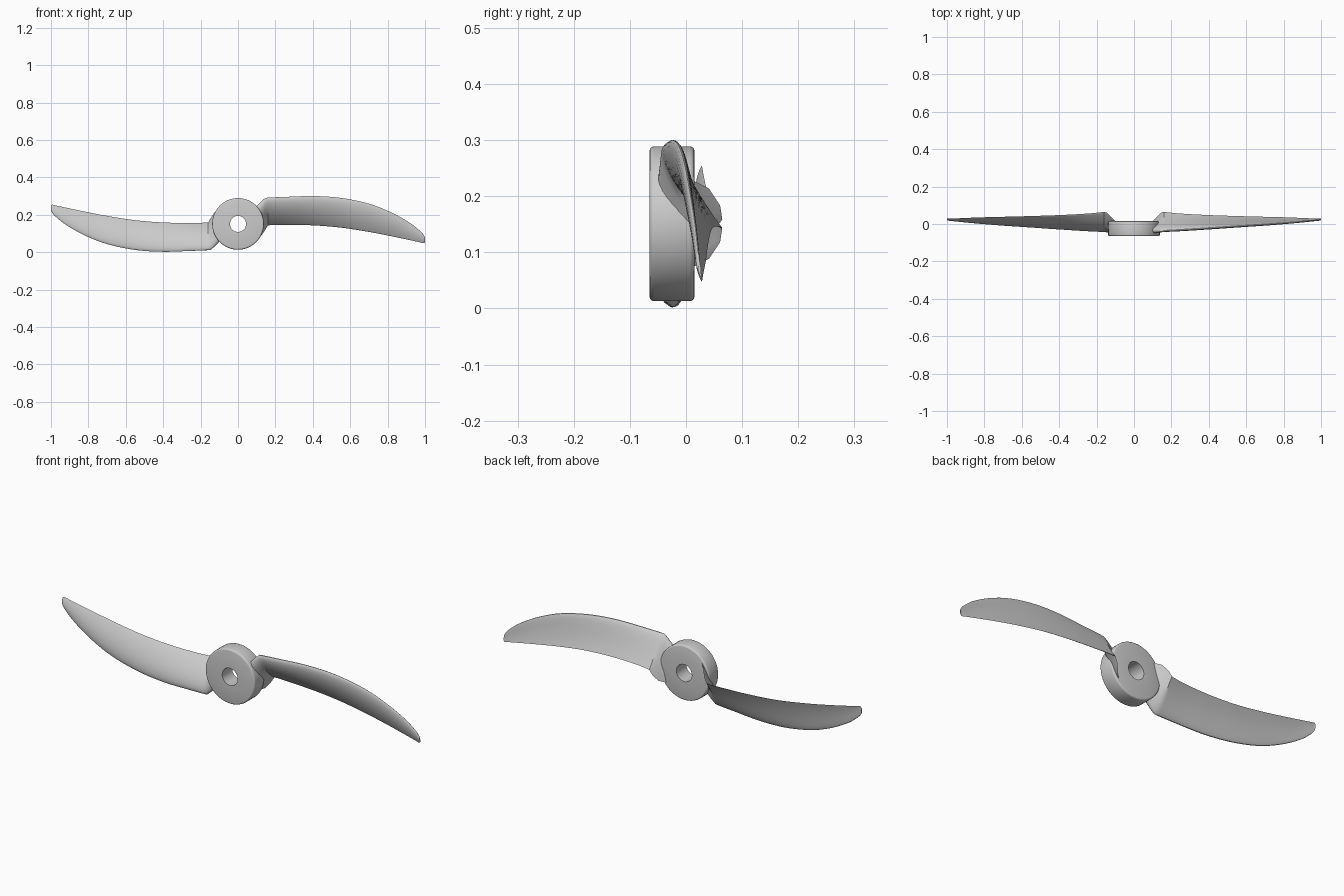
import bpy, bmesh, math
from mathutils import Vector, Matrix

if "Cube" in bpy.data.objects:
    bpy.data.objects.remove(bpy.data.objects["Cube"])

CZ = 0.151  # height of the rotation axis


def finish(bm, name, angle=35):
    bmesh.ops.recalc_face_normals(bm, faces=bm.faces)
    me = bpy.data.meshes.new(name)
    bm.to_mesh(me)
    bm.free()
    ob = bpy.data.objects.new(name, me)
    bpy.context.collection.objects.link(ob)
    bpy.ops.object.select_all(action='DESELECT')
    ob.select_set(True)
    bpy.context.view_layer.objects.active = ob
    bpy.ops.object.shade_smooth_by_angle(angle=math.radians(angle))
    return ob


def skin(bm, rings, closed=False):
    n = len(rings[0])
    pairs = list(zip(rings, rings[1:]))
    if closed:
        pairs.append((rings[-1], rings[0]))
    for a, b in pairs:
        for i in range(n):
            j = (i + 1) % n
            bm.faces.new((a[i], a[j], b[j], b[i]))


# Hub: rounded profile (radius, y) turned around the y axis, with a bore
R, BORE, F, B, e = 0.138, 0.043, -0.065, 0.015, 0.008
arc = [math.radians(a) for a in (0, 30, 60, 90)]
profile = [(BORE, F)]
profile += [(R - e + e * math.sin(a), F + e - e * math.cos(a)) for a in arc]
profile += [(R - e + e * math.cos(a), B - e + e * math.sin(a)) for a in arc]
profile += [(BORE, B)]
bm = bmesh.new()
SEG = 64
rings = []
for r, y in profile:
    rings.append([bm.verts.new((r * math.cos(k * math.tau / SEG), y,
                                CZ + r * math.sin(k * math.tau / SEG)))
                  for k in range(SEG)])
skin(bm, rings, closed=True)
finish(bm, "hub")

# Blade stations: x, leading y, leading z, trailing y, trailing z, thickness
stations = [
    (0.16, -0.039, 0.291, 0.064, 0.143, 0.030),
    (0.25, -0.034, 0.295, 0.055, 0.146, 0.029),
    (0.40, -0.024, 0.300, 0.047, 0.143, 0.026),
    (0.55, -0.013, 0.290, 0.042, 0.131, 0.022),
    (0.70, -0.003, 0.259, 0.038, 0.108, 0.018),
    (0.82, 0.006, 0.212, 0.035, 0.085, 0.014),
    (0.92, 0.015, 0.156, 0.031, 0.064, 0.010),
    (0.975, 0.020, 0.112, 0.029, 0.052, 0.008),
    (0.993, 0.022, 0.092, 0.028, 0.048, 0.007),
    (1.00, 0.024, 0.078, 0.028, 0.054, 0.005),
]
# Flared root that blends the blade into the hub
root = [
    (0.06, -0.035, 0.215, 0.008, 0.085, 0.040),
    (0.10, -0.037, 0.246, 0.014, 0.075, 0.040),
    (0.125, -0.038, 0.272, 0.040, 0.088, 0.038),
    (0.145, -0.039, 0.289, 0.060, 0.118, 0.034),
]


def catmull(pts, steps):
    out = []
    for i in range(len(pts) - 1):
        p0, p1 = pts[max(i - 1, 0)], pts[i]
        p2, p3 = pts[i + 1], pts[min(i + 2, len(pts) - 1)]
        for s in range(steps):
            t = s / steps
            out.append([0.5 * (2 * b + (c - a) * t + (2 * a - 5 * b + 4 * c - d) * t * t
                               + (3 * b - a - 3 * c + d) * t ** 3)
                        for a, b, c, d in zip(p0, p1, p2, p3)])
    return out + [list(pts[-1])]


# Aerofoil section bulging towards the front, nearly flat at the back
def section(x, ly, lz, ty, tz, th, n=14):
    lead, trail = Vector((x, ly, lz)), Vector((x, ty, tz))
    chord = trail - lead
    normal = Vector((0, -chord.z, chord.y)).normalized()
    length = chord.length
    pts = []
    for k in range(2 * n):
        a = math.pi * k / n
        u = 0.5 * (1 - math.cos(a))
        side = 1 if k <= n else -1
        half = 5 * th * (0.2969 * math.sqrt(u) - 0.126 * u - 0.3516 * u * u
                         + 0.2843 * u ** 3 - 0.098 * u ** 4)
        camber = -0.055 * length * 4 * u * (1 - u)
        pts.append(lead + chord * u + normal * (camber + side * half))
    return pts


def blade(name, turn):
    bm = bmesh.new()
    rows = root + catmull(stations, 6)
    loops = [[bm.verts.new(p) for p in section(*row)] for row in rows]
    skin(bm, loops)
    bm.faces.new(loops[0])
    bm.faces.new(loops[-1])
    spin = Matrix.Rotation(turn, 4, 'Y')
    bmesh.ops.rotate(bm, verts=bm.verts, cent=(0, 0, CZ), matrix=spin)
    finish(bm, name)


blade("right_blade", 0)
blade("left_blade", math.pi)
